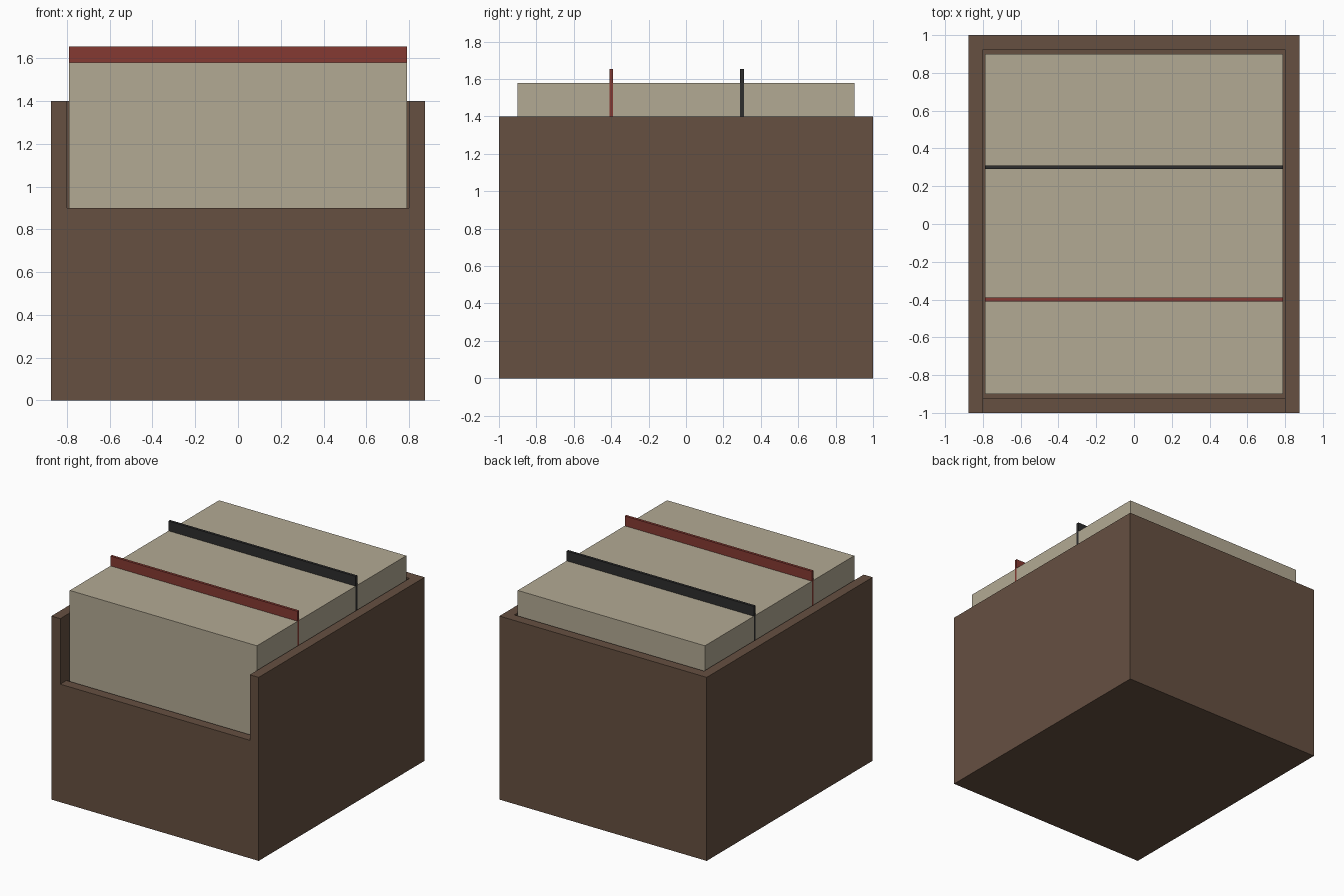
import bpy, bmesh

if "Cube" in bpy.data.objects:
    bpy.data.objects.remove(bpy.data.objects["Cube"])


def material(name, rgb):
    mat = bpy.data.materials.new(name)
    mat.diffuse_color = (*rgb, 1)
    mat.use_nodes = True
    mat.node_tree.nodes["Principled BSDF"].inputs["Base Color"].default_value = mat.diffuse_color
    return mat


def extrude_x(name, profile, half_width, mat=None):
    """Extrude a (y, z) outline symmetrically across x."""
    bm = bmesh.new()
    face = bm.faces.new([bm.verts.new((-half_width, y, z)) for y, z in profile])
    ext = bmesh.ops.extrude_face_region(bm, geom=[face])
    verts = [g for g in ext["geom"] if isinstance(g, bmesh.types.BMVert)]
    bmesh.ops.translate(bm, verts=verts, vec=(2 * half_width, 0, 0))
    bmesh.ops.recalc_face_normals(bm, faces=bm.faces)
    mesh = bpy.data.meshes.new(name)
    bm.to_mesh(mesh)
    bm.free()
    if mat:
        mesh.materials.append(mat)
    obj = bpy.data.objects.new(name, mesh)
    bpy.context.collection.objects.link(obj)
    return obj


def slab(name, y0, y1, z0, z1, half_width, mat):
    return extrude_x(name, [(y0, z0), (y1, z0), (y1, z1), (y0, z1)], half_width, mat)


wood = material("wood", (0.133, 0.08, 0.053))
paper = material("paper", (0.45, 0.40, 0.295))
red = material("red", (0.235, 0.042, 0.032))
black = material("black", (0.026, 0.026, 0.026))

FLOOR = 0.075
HALF = 0.79

# Wooden box: one cutter opens the top and lowers the front wall
box = slab("box", -1, 1, 0, 1.4, 0.875, wood)
cutter = extrude_x("box_cutter", [(-1.1, 0.9), (-0.925, 0.9), (-0.925, FLOOR),
                                  (0.925, FLOOR), (0.925, 1.5), (-1.1, 1.5)], 0.8)
cut = box.modifiers.new("hollow", 'BOOLEAN')
cut.operation = 'DIFFERENCE'
cut.solver = 'EXACT'
cut.object = cutter
bpy.context.view_layer.objects.active = box
bpy.ops.object.modifier_apply(modifier=cut.name)
bpy.data.objects.remove(cutter)

# Packs of cards between the dividers
packs = [("front", -0.9, -0.41), ("middle", -0.39, 0.29), ("back", 0.31, 0.9)]
for label, y0, y1 in packs:
    slab(f"{label}_card_pack", y0, y1, FLOOR, 1.58, HALF, paper)

# Taller divider cards
for label, y, mat in (("red", -0.4, red), ("black", 0.3, black)):
    slab(f"{label}_divider", y - 0.01, y + 0.01, FLOOR, 1.655, HALF, mat)
